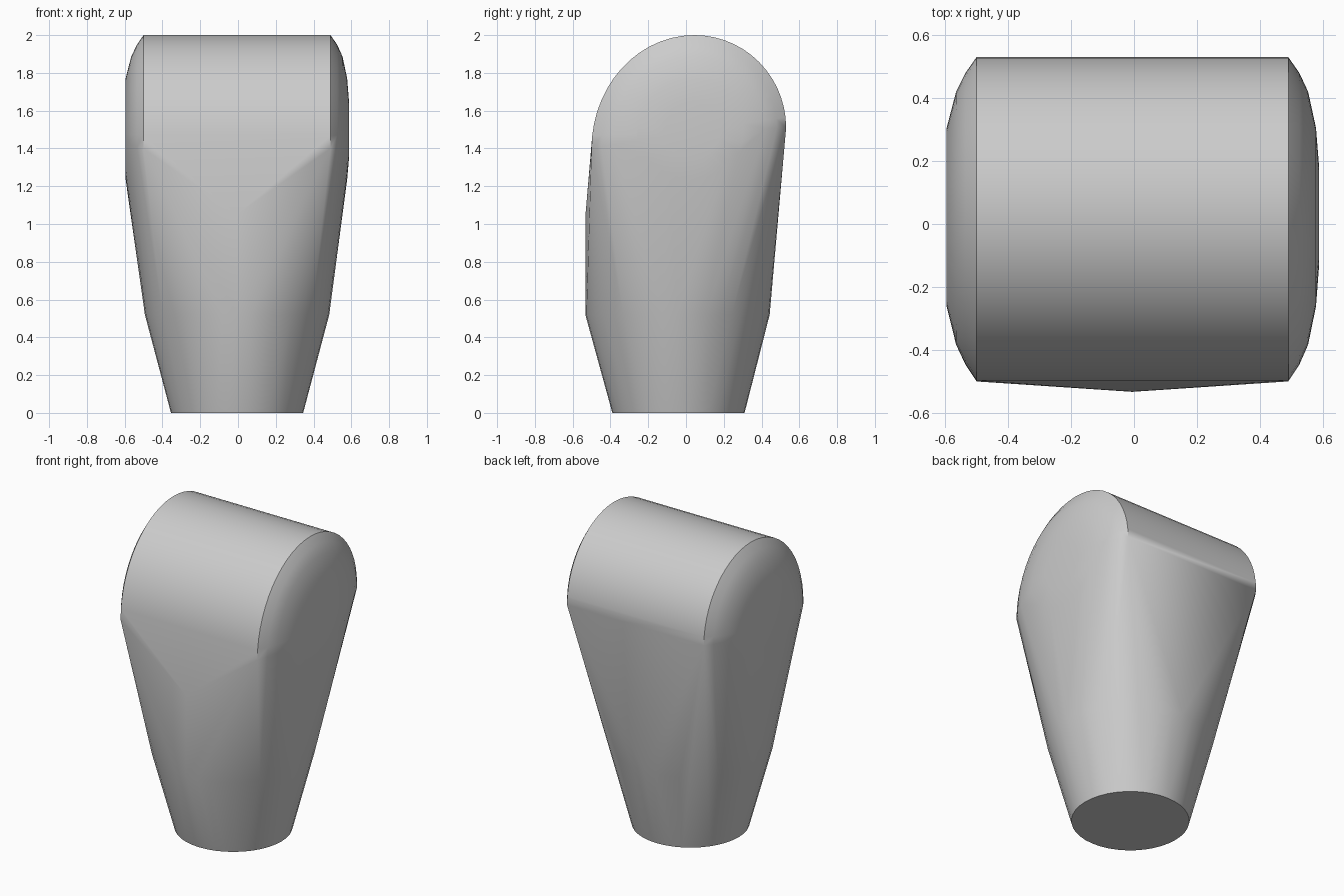
import bpy, bmesh, math

if "Cube" in bpy.data.objects:
    bpy.data.objects.remove(bpy.data.objects["Cube"])

CY, CZ = 0.03, 1.49  # centre of the rounded head


def circle(cx, cy, z, r, n=40):
    return [(cx + r * math.cos(2 * math.pi * i / n),
             cy + r * math.sin(2 * math.pi * i / n), z) for i in range(n)]


def head_arc(n=28):
    """Upper outline of the head, back to front."""
    pts = []
    for i in range(n + 1):
        a = math.pi * i / n
        c, s = math.cos(a), math.sin(a)
        if c >= 0:
            pts.append((0.045 + 0.485 * c, 1.51 + 0.49 * s))
        else:
            pts.append((0.045 + 0.545 * c, 1.40 + 0.60 * s))
    return pts


def scaled(arc, k):
    return [(CY + (y - CY) * k, CZ + (z - CZ) * k) for y, z in arc]


arc = head_arc()
# shallow lower curve closes the inner rings of the domed ends
lower = [(CY + 0.5 * math.cos(a), CZ + 0.46 * math.sin(a))
         for a in (math.pi + math.pi * i / 14 for i in range(1, 14))]

# tapered neck: foot circle and shoulder circle
points = circle(-0.005, -0.04, 0, 0.35) + circle(-0.005, -0.045, 0.52, 0.488)
# slight forward swell above the shoulder
points += [(-0.005, -0.532, 1.05)]
# domed ends of the head
left = [(-0.50, 1.0), (-0.535, 0.90), (-0.565, 0.78), (-0.595, 0.55)]
right = [(0.49, 1.0), (0.525, 0.90), (0.553, 0.78), (0.578, 0.55), (0.588, 0.3)]
for x, k in left + right:
    ring = arc + lower if k < 0.6 else arc
    points += [(x, y, z) for y, z in scaled(ring, k)]

# wrap everything in one taut skin
bm = bmesh.new()
for p in points:
    bm.verts.new(p)
res = bmesh.ops.convex_hull(bm, input=bm.verts[:])
loose = [v for v in bm.verts if not v.link_faces]
bmesh.ops.delete(bm, geom=loose, context='VERTS')
bmesh.ops.dissolve_limit(bm, angle_limit=math.radians(0.5),
                         verts=bm.verts[:], edges=bm.edges[:])
bmesh.ops.recalc_face_normals(bm, faces=bm.faces[:])
mesh = bpy.data.meshes.new("knob")
bm.to_mesh(mesh)
bm.free()
knob = bpy.data.objects.new("knob", mesh)
bpy.context.collection.objects.link(knob)

grey = bpy.data.materials.new("grey")
grey.diffuse_color = (0.6, 0.6, 0.6, 1)
grey.use_nodes = True
grey.node_tree.nodes["Principled BSDF"].inputs["Base Color"].default_value = grey.diffuse_color
mesh.materials.append(grey)

bpy.context.view_layer.objects.active = knob
knob.select_set(True)
bpy.ops.object.shade_smooth_by_angle(angle=math.radians(30))
